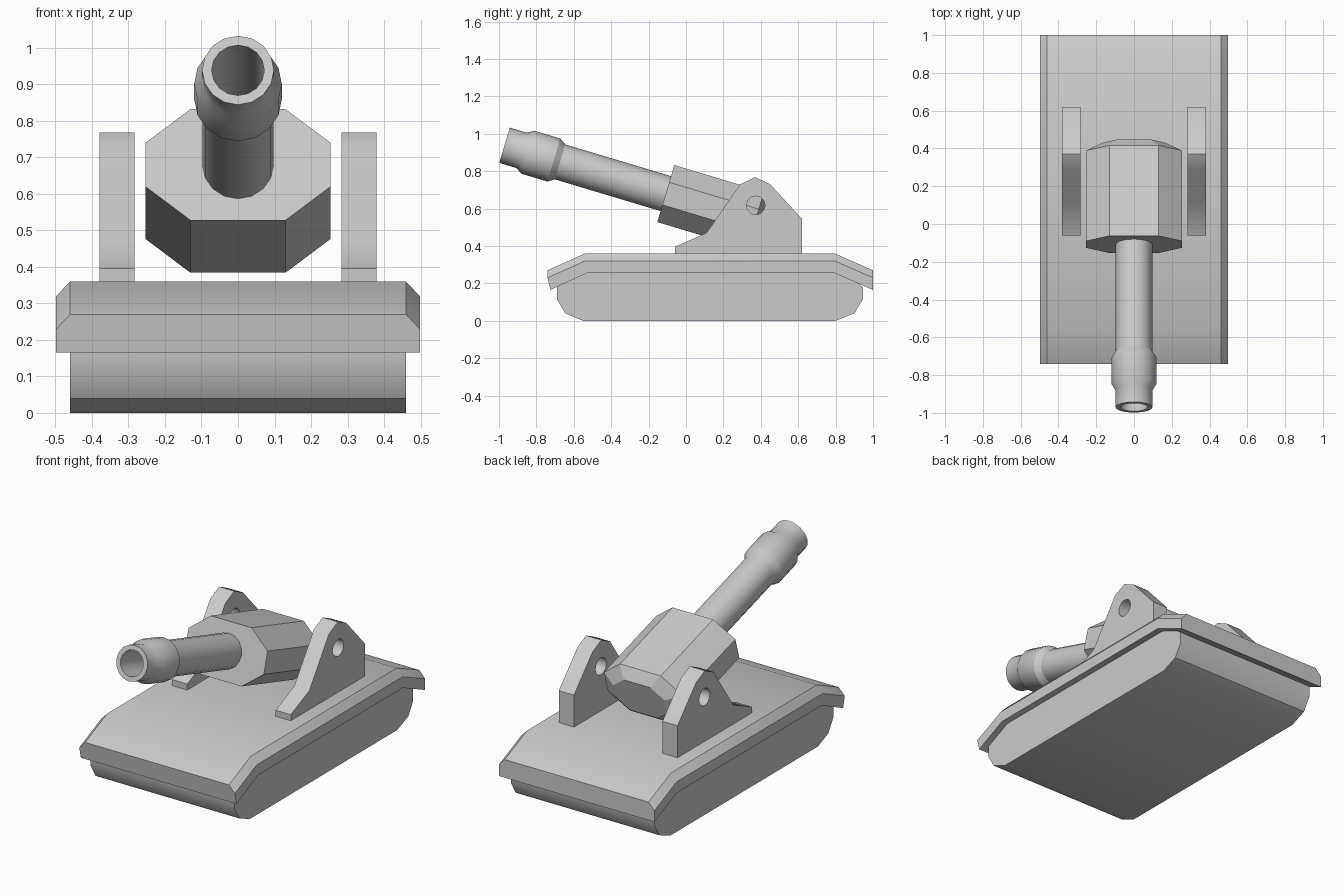
import bpy, bmesh
from math import sin, cos, pi, radians
from mathutils import Matrix

if "Cube" in bpy.data.objects:
    bpy.data.objects.remove(bpy.data.objects["Cube"])


def loft(name, rings, closed=False, matrix=None):
    """Skin a list of equal-length rings; cap the ends or join last to first."""
    bm = bmesh.new()
    rows = [[bm.verts.new(p) for p in ring] for ring in rings]
    n = len(rows[0])
    pairs = list(zip(rows, rows[1:])) + ([(rows[-1], rows[0])] if closed else [])
    for a, b in pairs:
        for i in range(n):
            j = (i + 1) % n
            bm.faces.new((a[i], a[j], b[j], b[i]))
    if not closed:
        bm.faces.new(rows[0])
        bm.faces.new(rows[-1])
    bmesh.ops.recalc_face_normals(bm, faces=bm.faces)
    if matrix:
        bm.transform(matrix)
    mesh = bpy.data.meshes.new(name)
    bm.to_mesh(mesh)
    bm.free()
    obj = bpy.data.objects.new(name, mesh)
    bpy.context.collection.objects.link(obj)
    return obj


def select_only(obj):
    bpy.ops.object.select_all(action='DESELECT')
    obj.select_set(True)
    bpy.context.view_layer.objects.active = obj


def smooth(obj):
    select_only(obj)
    bpy.ops.object.shade_smooth_by_angle(angle=radians(32))


def slab(name, profile, x0, x1):
    """Extrude a side (y, z) profile across x."""
    return loft(name, [[(x, y, z) for y, z in profile] for x in (x0, x1)])


def circle(r, y, n=16):
    return [(r * sin(2 * pi * i / n), y, r * cos(2 * pi * i / n)) for i in range(n)]


# Lower hull
hull = slab("lower_hull", [
    (-0.55, 0), (0.80, 0), (0.90, 0.04), (0.945, 0.115), (0.945, 0.18),
    (0.92, 0.2), (0.79, 0.26), (-0.53, 0.26), (-0.66, 0.2), (-0.69, 0.18),
    (-0.69, 0.115), (-0.645, 0.04)], -0.46, 0.46)
smooth(hull)

# Deck plate with drooping ends and chamfered long edges
stations = [(-0.74, 0.27, -0.725, 0.165), (-0.54, 0.36, -0.53, 0.255),
            (0.795, 0.36, 0.795, 0.255), (1.0, 0.27, 1.0, 0.165)]
deck = loft("deck_plate", [
    [(-0.46, y, z), (0.46, y, z), (0.498, y, z - 0.04),
     (0.498, yb, zb), (-0.498, yb, zb), (-0.498, y, z - 0.04)]
    for y, z, yb, zb in stations])
smooth(deck)

# Pair of side brackets with pivot holes
bracket_profile = [(-0.06, 0.355), (-0.06, 0.395), (0.11, 0.47), (0.29, 0.73),
                   (0.37, 0.768), (0.45, 0.73), (0.62, 0.545), (0.62, 0.355)]
for side, label in ((-1, "left"), (1, "right")):
    bracket = slab(label + "_bracket", bracket_profile, side * 0.283, side * 0.38)
    bpy.ops.mesh.primitive_cylinder_add(
        vertices=12, radius=0.05, depth=0.3,
        location=(side * 0.33, 0.373, 0.617), rotation=(0, pi / 2, 0))
    cutter = bpy.context.object
    cutter.hide_render = True
    mod = bracket.modifiers.new("pivot_hole", 'BOOLEAN')
    mod.object = cutter
    mod.solver = 'EXACT'
    select_only(bracket)
    bpy.ops.object.modifier_apply(modifier=mod.name)
    bpy.data.objects.remove(cutter)
    smooth(bracket)

# Gun frame: local -y points along the barrel, origin at front of the breech
gun = Matrix.Translation((0, -0.108, 0.68)) @ Matrix.Rotation(radians(-16.7), 4, 'X')

# Eight-sided breech with tapered rear
octagon = [(-0.13, 0.159), (0.13, 0.159), (0.253, 0.063), (0.253, -0.063),
           (0.13, -0.159), (-0.13, -0.159), (-0.253, -0.063), (-0.253, 0.063)]
loft("breech", [[(x * s, y, z * s) for x, z in octagon]
                for y, s in ((0, 1), (0.5, 1), (0.55, 0.65))], matrix=gun)

# Hollow barrel with raised collar near the muzzle
tip = -0.90
barrel = loft("barrel", [circle(r, y) for r, y in (
    (0.0975, 0.01), (0.0975, tip + 0.31), (0.12, tip + 0.275), (0.12, tip + 0.13),
    (0.0985, tip + 0.095), (0.0985, tip), (0.072, tip), (0.072, -0.05))], matrix=gun)
smooth(barrel)
